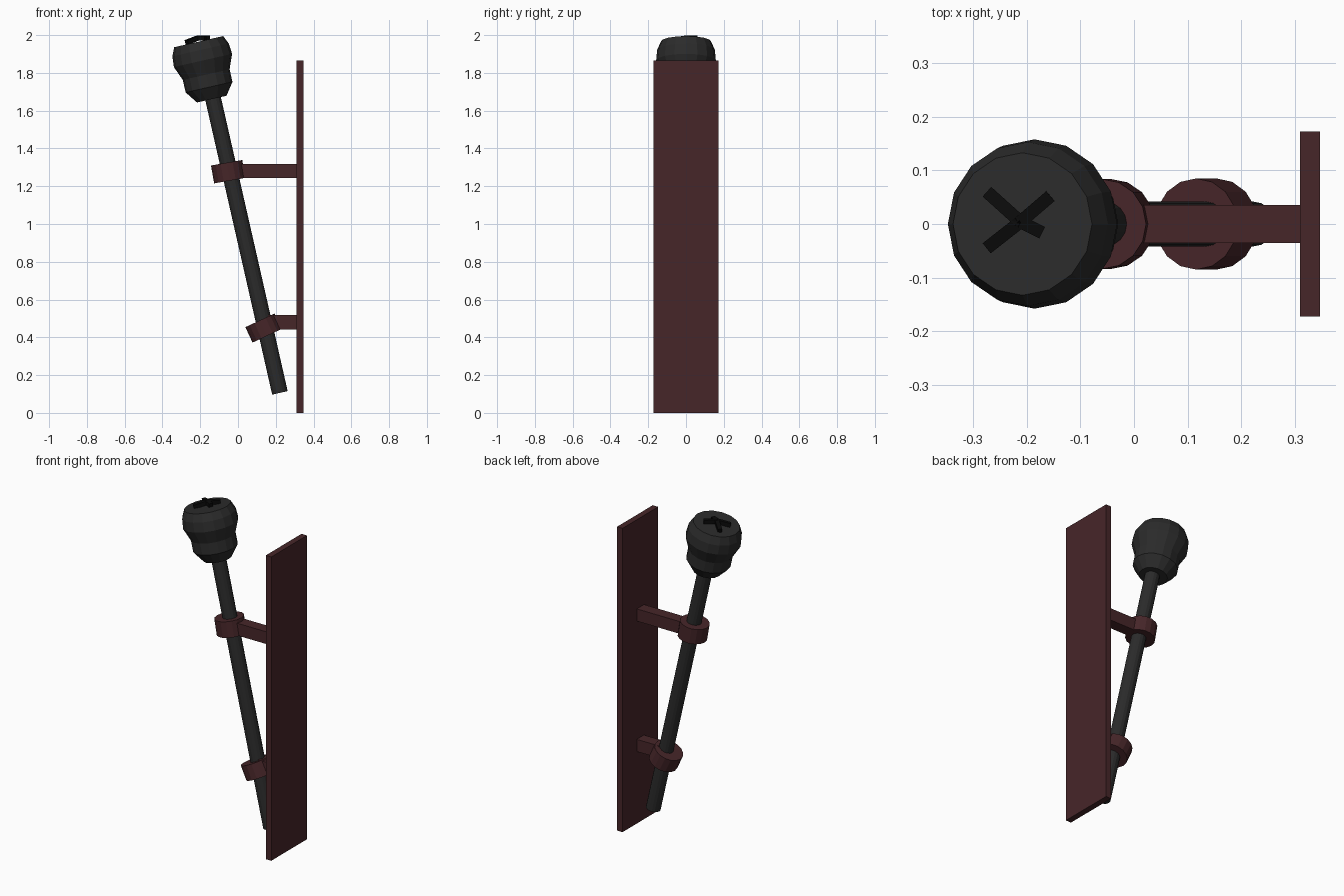
import bpy, bmesh, math
from mathutils import Vector, Matrix

if "Cube" in bpy.data.objects:
    bpy.data.objects.remove(bpy.data.objects["Cube"])


def material(name, rgb):
    m = bpy.data.materials.new(name)
    m.diffuse_color = (*rgb, 1)
    m.use_nodes = True
    m.node_tree.nodes["Principled BSDF"].inputs["Base Color"].default_value = m.diffuse_color
    return m


WOOD = material("red_brown", (0.062, 0.019, 0.022))
DARK = material("charcoal", (0.024, 0.024, 0.024))
BLACK = material("soot", (0.003, 0.003, 0.003))


def add_object(name, bm, mat, matrix=Matrix()):
    bmesh.ops.recalc_face_normals(bm, faces=bm.faces)
    mesh = bpy.data.meshes.new(name)
    bm.to_mesh(mesh)
    bm.free()
    mesh.materials.append(mat)
    ob = bpy.data.objects.new(name, mesh)
    ob.matrix_world = matrix
    bpy.context.collection.objects.link(ob)
    return ob


def box(name, lo, hi, mat):
    lo, hi = Vector(lo), Vector(hi)
    bm = bmesh.new()
    bmesh.ops.create_cube(bm, size=1, matrix=Matrix.Diagonal((*(hi - lo), 1)))
    return add_object(name, bm, mat, Matrix.Translation((lo + hi) / 2))


def lathe(name, profile, mat, origin, tilt, sides=16):
    # capped stack of rings; profile is (radius, height), tilt leans towards -x
    bm = bmesh.new()
    rings = []
    for r, h in profile:
        rings.append([bm.verts.new((r * math.cos(a), r * math.sin(a), h))
                      for a in (2 * math.pi * i / sides for i in range(sides))])
    for low, high in zip(rings, rings[1:]):
        for i in range(sides):
            j = (i + 1) % sides
            bm.faces.new((low[i], low[j], high[j], high[i]))
    bm.faces.new(rings[0][::-1])
    bm.faces.new(rings[-1])
    matrix = Matrix.Translation(origin) @ Matrix.Rotation(-math.radians(tilt), 4, 'Y')
    return add_object(name, bm, mat, matrix)


def stick(name, start, end, width, mat):
    start, end = Vector(start), Vector(end)
    d = end - start
    bm = bmesh.new()
    bmesh.ops.create_cube(bm, size=1, matrix=Matrix.Diagonal((d.length, width, width, 1)))
    rot = d.to_track_quat('X', 'Z').to_matrix().to_4x4()
    return add_object(name, bm, mat, Matrix.Translation((start + end) / 2) @ rot)


# wall plate and the two arms reaching out from it
box("wall_plate", (0.31, -0.173, 0), (0.347, 0.173, 1.865), WOOD)
box("upper_arm", (-0.03, -0.035, 1.243), (0.315, 0.035, 1.318), WOOD)
box("lower_arm", (0.16, -0.035, 0.442), (0.315, 0.035, 0.517), WOOD)

# collars gripping the pole
lathe("upper_collar", [(0.084, -0.048), (0.084, 0.048)], WOOD, (-0.052, 0, 1.277), 10)
lathe("lower_collar", [(0.085, -0.045), (0.085, 0.045)], WOOD, (0.135, 0, 0.449), 25)

# leaning pole
lathe("pole", [(0.042, 0), (0.042, 1.65)], DARK, (0.222, 0, 0.106), 12.8)

# bulbous torch head
lathe("torch_head", [(0.08, -0.005), (0.127, 0.06), (0.127, 0.128),
                     (0.158, 0.205), (0.153, 0.262), (0.133, 0.307)],
      DARK, (-0.140, 0, 1.666), 12.8)

# charred sticks crossed on top of the head
hub = (-0.212, 0.004, 1.985)
ends = [(-0.272, 0.058, 1.962), (-0.272, -0.043, 1.960),
        (-0.156, 0.052, 1.986), (-0.172, -0.016, 1.983)]
for i, end in enumerate(ends):
    stick(f"charred_stick_{i + 1}", hub, end, 0.024, BLACK)
